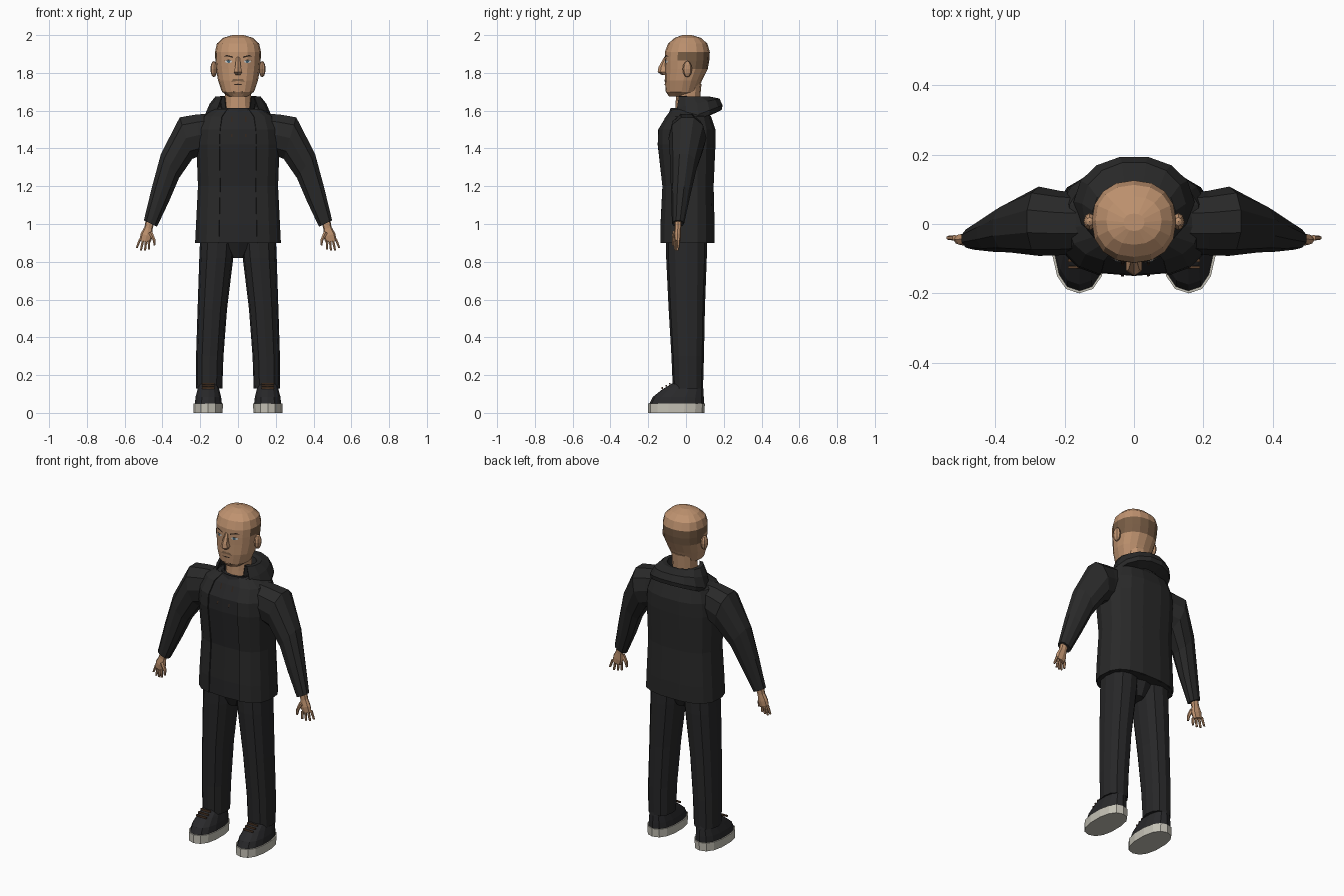
import bpy, bmesh
from math import sin, cos, radians, copysign
from mathutils import Vector, Matrix
from mathutils.bvhtree import BVHTree

if "Cube" in bpy.data.objects:
    bpy.data.objects.remove(bpy.data.objects["Cube"])


def material(name, *rgb):
    mat = bpy.data.materials.new(name)
    mat.use_nodes = True
    mat.diffuse_color = (*rgb, 1)
    mat.node_tree.nodes["Principled BSDF"].inputs["Base Color"].default_value = (*rgb, 1)
    return mat


skin = material("skin", .52, .29, .16)
stubble = material("stubble", .19, .11, .06)
jacket_black = material("jacket_black", .022, .022, .022)
cloth_black = material("cloth_black", .02, .02, .021)
shoe_black = material("shoe_black", .022, .022, .024)
sole_white = material("sole_white", .55, .53, .46)
lace_brown = material("lace_brown", .1, .05, .025)
eye_white = material("eye_white", .6, .6, .58)
iris_blue = material("iris_blue", .06, .13, .18)
dark_brown = material("dark_brown", .03, .018, .012)


def finish(name, bm, *mats):
    """Turn a bmesh into a named, flat shaded object."""
    bmesh.ops.recalc_face_normals(bm, faces=bm.faces)
    mesh = bpy.data.meshes.new(name)
    bm.to_mesh(mesh)
    bm.free()
    for mat in mats:
        mesh.materials.append(mat)
    obj = bpy.data.objects.new(name, mesh)
    bpy.context.scene.collection.objects.link(obj)
    return obj


def loft(name, rings, mat, n=10, power=.85, side=1, gap=None, turn=0):
    """Skin rings (xa, za, xb, zb, y_front, y_back[, back_drop]).
    A gap in degrees leaves the front open."""
    bm = bmesh.new()
    rows = []
    for xa, za, xb, zb, y0, y1, *drop in rings:
        mid = Vector(((xa + xb) / 2, (y0 + y1) / 2, (za + zb) / 2))
        u = Vector((xb - xa, 0, zb - za)) / 2
        row = []
        for i in range(n):
            if gap:
                t = radians(gap + (360 - 2 * gap) * i / (n - 1))
            else:
                t = radians(360 * (i + turn) / n)
            c, s = cos(t), sin(t)
            c, s = (copysign(abs(v) ** power, v) for v in (c, s))
            p = mid + u * s - Vector((0, c * (y1 - y0) / 2, 0))
            p.z += c * drop[0] if drop else 0
            row.append(bm.verts.new((p.x * side, p.y, p.z)))
        rows.append(row)
    for low, high in zip(rows, rows[1:]):
        for i in range(n - 1 if gap else n):
            j = (i + 1) % n
            bm.faces.new((low[i], low[j], high[j], high[i]))
    if not gap:
        bm.faces.new(rows[0])
        bm.faces.new(rows[-1])
    return finish(name, bm, mat)


def level(z, xa, xb, y0, y1, *drop):
    return (xa, z, xb, z, y0, y1, *drop)


def even(z, x, y0, y1, *drop):
    return level(z, -x, x, y0, y1, *drop)


def box(name, centre, size, mat):
    bm = bmesh.new()
    bmesh.ops.create_cube(bm, size=1, matrix=Matrix.Translation(centre) @ Matrix.Diagonal((*size, 1)))
    return finish(name, bm, mat)


def surface(obj):
    return BVHTree.FromPolygons([v.co for v in obj.data.vertices],
                                [p.vertices for p in obj.data.polygons])


def plate(name, tree, outline, mat, lift=.003):
    """Project a flat x-z outline onto the front of a surface."""
    bm = bmesh.new()
    verts = []
    for x, z in outline:
        hit = tree.ray_cast(Vector((x, -1, z)), Vector((0, 1, 0)))[0]
        verts.append(bm.verts.new((x, hit.y - lift, z)))
    bm.faces.new(verts)
    return finish(name, bm, mat)


def oval(x, z, rx, rz, n=8):
    return [(x + rx * cos(radians(360 * i / n)), z + rz * sin(radians(360 * i / n))) for i in range(n)]


# Head, with the shaved hair band chosen by height and depth
head = loft("head", [
    even(1.675, .05, -.09, .03), even(1.7, .085, -.107, .06), even(1.76, .106, -.112, .085),
    even(1.82, .116, -.112, .115), even(1.865, .12, -.113, .123), even(1.91, .122, -.112, .126),
    even(1.955, .112, -.095, .113), even(1.985, .08, -.06, .08), even(2, .03, -.02, .03)],
    skin, n=16, power=.9)
head.data.materials.append(stubble)
for face in head.data.polygons:
    if 1.82 < face.center.z < 1.91 and face.center.y > -.02:
        face.material_index = 1
loft("neck", [even(1.55, .075, -.06, .075), even(1.64, .068, -.055, .072),
              even(1.74, .07, -.05, .082)], skin, n=12)

# Nose
loft("nose", [even(1.79, .014, -.13, -.09), even(1.805, .026, -.15, -.09),
              even(1.83, .018, -.146, -.09), even(1.885, .01, -.115, -.09)], skin, n=6, power=1)

# Painted face details
face_tree = surface(head)
plate("moustache", face_tree, [(-.036, 1.752), (-.025, 1.768), (.025, 1.768), (.036, 1.752), (0, 1.758)], stubble)
plate("mouth", face_tree, [(-.03, 1.738), (0, 1.743), (.03, 1.738), (0, 1.735)], dark_brown)
plate("goatee", face_tree, [(-.03, 1.69), (-.026, 1.705), (.026, 1.705), (.03, 1.69)], stubble)
for side, word in ((1, "left"), (-1, "right")):
    plate(word + "_eye", face_tree, oval(.05 * side, 1.86, .02, .008), eye_white)
    plate(word + "_iris", face_tree, oval(.05 * side, 1.86, .008, .008), iris_blue, .005)
    plate(word + "_eyelid", face_tree, [(x * side, z) for x, z in
          ((.028, 1.864), (.05, 1.871), (.072, 1.864), (.05, 1.867))], dark_brown, .005)
    plate(word + "_brow", face_tree, [(x * side, z) for x, z in
          ((.025, 1.879), (.027, 1.887), (.06, 1.895), (.08, 1.886), (.06, 1.888))], dark_brown, .004)
    # Ear
    bm = bmesh.new()
    bmesh.ops.create_uvsphere(bm, u_segments=8, v_segments=6, radius=1,
                              matrix=Matrix.Translation((.128 * side, .007, 1.82)) @ Matrix.Diagonal((.018, .025, .043, 1)))
    finish(word + "_ear", bm, skin)

# Hooded top under an open jacket
torso = [(.9, .222, -.135, .147), (1, .217, -.135, .147), (1.2, .207, -.125, .142),
         (1.42, .215, -.15, .152), (1.5, .208, -.147, .152), (1.57, .185, -.105, .128),
         (1.61, .1, -.075, .09)]
hoodie = loft("hooded_top", [even(*row) for row in torso], cloth_black, n=16, power=.75)
jacket = loft("jacket", [even(z, x + .006, y0 - .006, y1 + .006) for z, x, y0, y1 in torso[:-1]]
              + [even(1.61, .125, -.075, .1)], jacket_black, n=16, power=.75, gap=20)
jacket.modifiers.new("cloth", "SOLIDIFY").thickness = .006
loft("collar", [even(1.585, .1, -.09, .09), even(1.615, .088, -.082, .085),
                even(1.61, .075, -.07, .07)], cloth_black, n=12)
top_tree = surface(hoodie)
for x in (-.033, .042):
    plate("drawstring", top_tree, [(x - .004, 1.46), (x - .004, 1.57), (x + .004, 1.57), (x + .004, 1.46)],
          dark_brown, .006)

# Hood lying open on the shoulders
hood = loft("hood", [
    even(1.58, .08, -.06, .08), even(1.675, .095, -.055, .1, .005), even(1.675, .12, -.065, .125, 0),
    even(1.635, .15, -.085, .18, -.03), even(1.575, .175, -.09, .197, -.055),
    even(1.55, .17, -.08, .192, -.055), even(1.55, .12, -.07, .14, -.03)], jacket_black, n=12, gap=45, power=.95)
hood.modifiers.new("cloth", "SOLIDIFY").thickness = .005

# Hips between the legs
loft("hips", [even(.82, .035, -.065, .065), even(.9, .09, -.1, .1), even(.95, .15, -.1, .1)], cloth_black, n=10)

for side, word in ((1, "left"), (-1, "right")):
    # Sleeve
    loft(word + "_sleeve", [
        (.14, 1.59, .15, 1.38, -.085, .09), (.22, 1.585, .2, 1.355, -.09, .095),
        (.31, 1.57, .24, 1.34, -.092, .108), (.41, 1.375, .31, 1.24, -.082, .06),
        (.457, 1.2, .362, 1.12, -.08, .025), (.5, 1.02, .427, .985, -.074, -.01)],
        jacket_black, n=10, side=side, power=.95)
    # Hand and fingers
    loft(word + "_hand", [
        (.488, 1.025, .445, 1, -.062, -.022), (.495, .985, .453, .97, -.06, -.026),
        (.515, .95, .452, .93, -.064, -.026), (.522, .915, .465, .9, -.06, -.03)],
        skin, n=8, side=side)
    for i, length in enumerate((.045, .055, .058, .048)):
        x, z, y = .472 + i * .015, .91 + i * .004, -.058 + i * .006
        tip = x - .002 + i * .007
        loft(word + "_finger", [
            (x - .008, z, x + .008, z, y - .008, y + .008),
            (tip - .006, z - length, tip + .006, z - length, y - .006, y + .006)],
            skin, n=6, side=side)
    loft(word + "_thumb", [
        (.455, .965, .475, .95, -.072, -.045), (.437, .92, .452, .912, -.075, -.053),
        (.437, .888, .447, .886, -.073, -.06)], skin, n=6, side=side)
    # Trouser leg
    loft(word + "_trouser_leg", [
        level(.13, .083, .222, -.07, .09), level(.3, .077, .222, -.077, .095),
        level(.55, .058, .214, -.092, .1), level(.82, .025, .205, -.105, .11),
        level(.94, .015, .2, -.105, .11)], cloth_black, n=12, side=side, power=.85)
    # Shoe
    loft(word + "_sole", [level(0, .08, .236, -.2, .097), level(.05, .078, .237, -.2, .1)],
         sole_white, n=14, side=side, power=.85)
    loft(word + "_shoe", [
        level(.05, .084, .23, -.193, .094), level(.085, .088, .226, -.175, .094),
        level(.125, .098, .215, -.125, .092), level(.155, .105, .208, -.075, .088)],
        shoe_black, n=14, side=side, power=.85)
    for i in range(3):
        box(word + "_lace", (.157 * side, -.125 + i * .02, .132 + i * .011), (.066, .008, .009), lace_brown)
